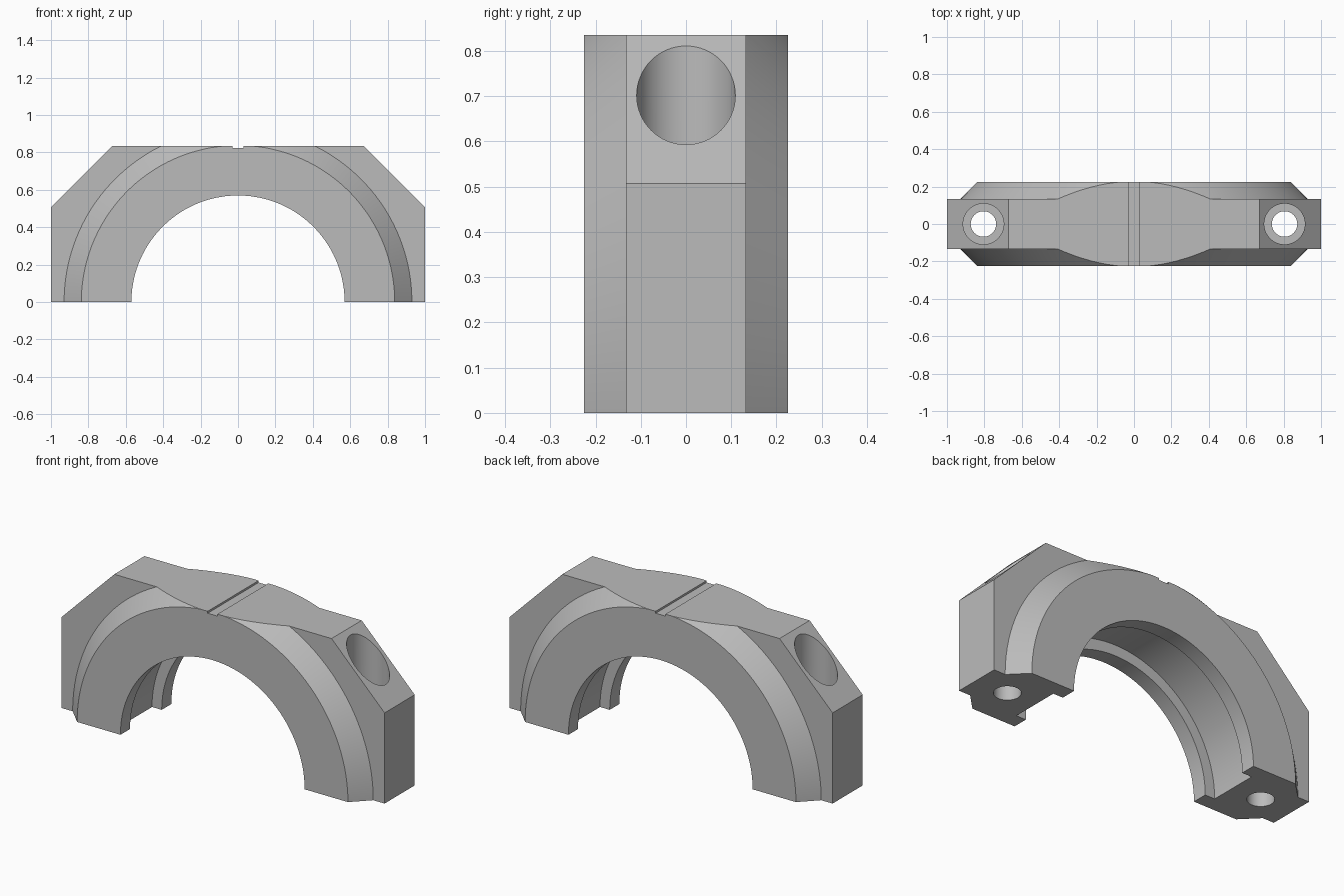
import bpy, bmesh, math

if "Cube" in bpy.data.objects:
    bpy.data.objects.remove(bpy.data.objects["Cube"], do_unlink=True)

steel = bpy.data.materials.new("grey_steel")
steel.use_nodes = True
COLOUR = (0.5, 0.5, 0.5, 1)
steel.diffuse_color = COLOUR
steel.node_tree.nodes["Principled BSDF"].inputs["Base Color"].default_value = COLOUR

TOP = 0.835        # height of the flat top
BLOCK = 0.133      # half thickness of the clamp block
RING = 0.225       # half thickness of the ring
SIDES = 128


def finish(name, bm):
    bmesh.ops.recalc_face_normals(bm, faces=bm.faces[:])
    mesh = bpy.data.meshes.new(name)
    bm.to_mesh(mesh)
    bm.free()
    mesh.materials.append(steel)
    obj = bpy.data.objects.new(name, mesh)
    bpy.context.collection.objects.link(obj)
    return obj


def prism(name, outline, half):
    """Extrude an x-z outline through y."""
    bm = bmesh.new()
    face = bm.faces.new([bm.verts.new((x, -half, z)) for x, z in outline])
    new = bmesh.ops.extrude_face_region(bm, geom=[face])["geom"]
    moved = [v for v in new if isinstance(v, bmesh.types.BMVert)]
    bmesh.ops.translate(bm, verts=moved, vec=(0, 2 * half, 0))
    return finish(name, bm)


def box(name, x, z0, z1, half):
    return prism(name, [(-x, z0), (x, z0), (x, z1), (-x, z1)], half)


def lathe(name, profile):
    """Revolve (y, radius) points about the y axis and cap both ends."""
    bm = bmesh.new()
    loops = []
    for y, r in profile:
        angles = [2 * math.pi * (i + 0.5) / SIDES for i in range(SIDES)]
        loops.append([bm.verts.new((r * math.cos(a), y, r * math.sin(a))) for a in angles])
    for a, b in zip(loops, loops[1:]):
        for i in range(SIDES):
            j = (i + 1) % SIDES
            bm.faces.new((a[i], a[j], b[j], b[i]))
    bm.faces.new(loops[0])
    bm.faces.new(loops[-1])
    return finish(name, bm)


def bolt_cutter(name, x, radius, z0, z1):
    bm = bmesh.new()
    bmesh.ops.create_cone(bm, cap_ends=True, segments=64, radius1=radius,
                          radius2=radius, depth=z1 - z0)
    bmesh.ops.translate(bm, verts=bm.verts[:], vec=(x, 0, (z0 + z1) / 2))
    return finish(name, bm)


def combine(target, tool, operation):
    bpy.context.view_layer.objects.active = target
    mod = target.modifiers.new(operation, "BOOLEAN")
    mod.operation = operation
    mod.solver = "EXACT"
    mod.object = tool
    bpy.ops.object.modifier_apply(modifier=mod.name)
    bpy.data.objects.remove(tool, do_unlink=True)


# Block with chamfered shoulders, left long above and below for trimming
cap = prism("bearing_cap", [(-1, -0.2), (1, -0.2), (1, 0.507), (0.507, 1),
                            (-0.507, 1), (-1, 0.507)], BLOCK)

# Ring with conical flanks
ring = lathe("ring", [(-RING, 0.838), (-0.1, 0.963), (0.1, 0.963), (RING, 0.838)])
combine(cap, ring, "UNION")

# Trim to the flat foot and flat top
combine(cap, box("trim", 1.5, 0, TOP, 0.5), "INTERSECT")

# Bore with a wide inner groove
GROOVE, BORE, DEEP = 0.14, 0.57, 0.63
combine(cap, lathe("bore", [(-0.4, BORE), (-GROOVE, BORE), (-GROOVE, DEEP),
                            (GROOVE, DEEP), (GROOVE, BORE), (0.4, BORE)]), "DIFFERENCE")

# Shallow slot across the top
combine(cap, box("slot", 0.03, TOP - 0.011, 1, 0.5), "DIFFERENCE")

# Counterbored bolt holes
for side in (-1, 1):
    combine(cap, bolt_cutter("counterbore", side * 0.805, 0.109, 0.38, 1.1), "DIFFERENCE")
    combine(cap, bolt_cutter("bolt_hole", side * 0.805, 0.068, -0.1, 0.6), "DIFFERENCE")

# Smooth curved walls, sharp edges elsewhere
bpy.ops.object.select_all(action="DESELECT")
cap.select_set(True)
bpy.context.view_layer.objects.active = cap
bpy.ops.object.shade_smooth_by_angle(angle=math.radians(25))
